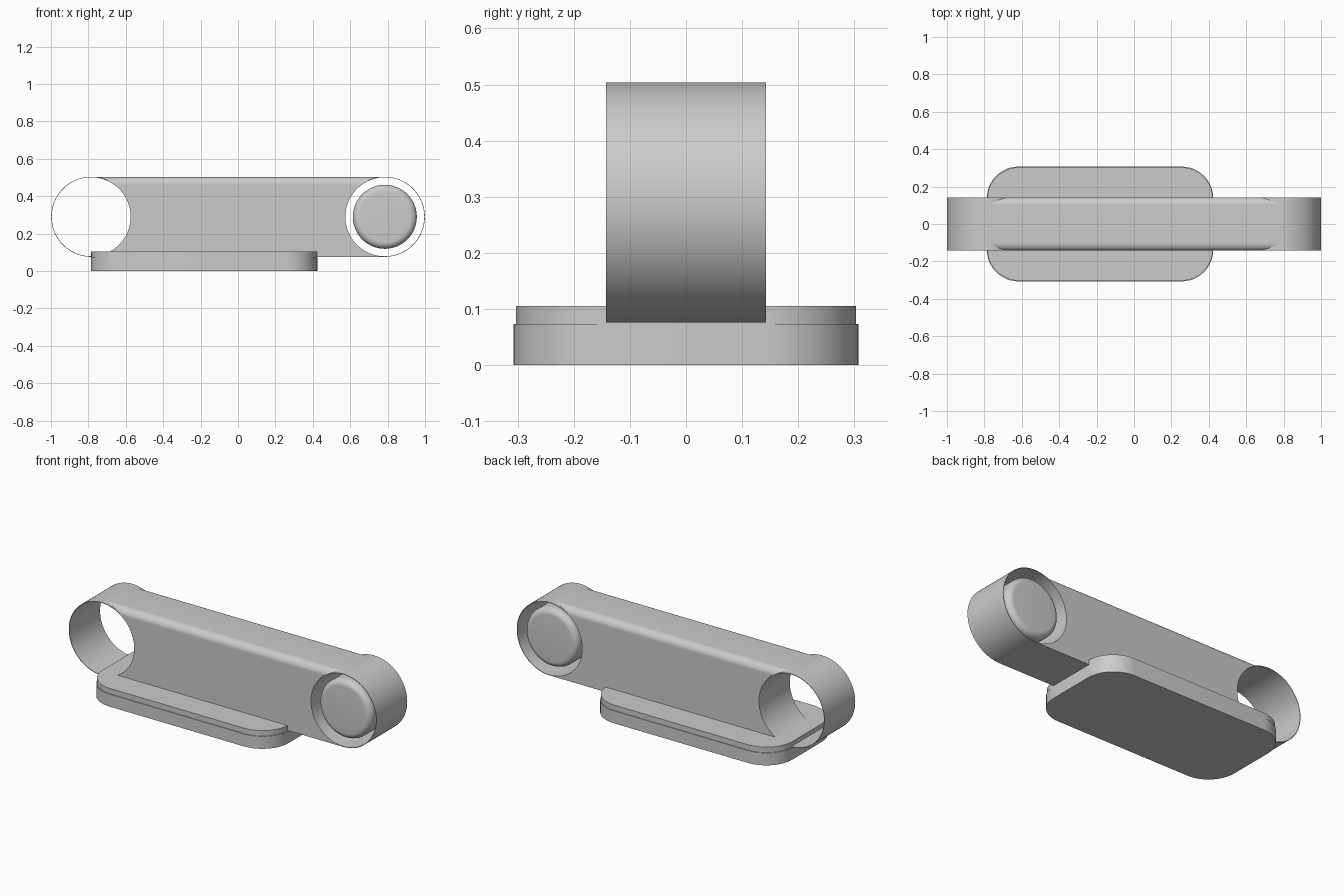
import bpy, bmesh, math
from mathutils import Matrix

if "Cube" in bpy.data.objects:
    bpy.data.objects.remove(bpy.data.objects["Cube"], do_unlink=True)

GREY = (0.6, 0.6, 0.6, 1)
grey = bpy.data.materials.new("plain grey")
grey.use_nodes = True
grey.diffuse_color = GREY
grey.node_tree.nodes["Principled BSDF"].inputs["Base Color"].default_value = GREY

END_X, MID_Z, RADIUS, HALF_Y = 0.785, 0.29, 0.214, 0.143
TOP, BOTTOM = MID_Z + RADIUS, MID_Z - RADIUS


def add_object(name, bm):
    bmesh.ops.recalc_face_normals(bm, faces=bm.faces)
    mesh = bpy.data.meshes.new(name)
    bm.to_mesh(mesh)
    bm.free()
    mesh.materials.append(grey)
    obj = bpy.data.objects.new(name, mesh)
    bpy.context.collection.objects.link(obj)
    return obj


def select(obj):
    bpy.ops.object.select_all(action="DESELECT")
    obj.select_set(True)
    bpy.context.view_layer.objects.active = obj


def smooth(obj):
    select(obj)
    bpy.ops.object.shade_smooth_by_angle(angle=math.radians(35))


def corner(cx, cy, r, start, steps=12):
    """Quarter arc, counter-clockwise from the start angle in degrees."""
    angles = [math.radians(start + 90 * i / steps) for i in range(steps + 1)]
    return [(cx + r * math.cos(a), cy + r * math.sin(a)) for a in angles]


def prism(name, points, offset):
    """Extrude a closed outline of 3D points."""
    bm = bmesh.new()
    face = bm.faces.new([bm.verts.new(p) for p in points])
    moved = bmesh.ops.extrude_face_region(bm, geom=[face])["geom"]
    bmesh.ops.translate(bm, vec=offset, verts=[v for v in moved if isinstance(v, bmesh.types.BMVert)])
    # extruding keeps the starting cap, so the prism is closed
    return add_object(name, bm)


def lathe(name, profile, x, segments=96):
    """Spin (radius, y) points round an axis along y through an end ring."""
    bm = bmesh.new()
    verts = [bm.verts.new((r, y, 0)) for r, y in profile]
    edges = [bm.edges.new(pair) for pair in zip(verts, verts[1:])]
    bmesh.ops.spin(bm, geom=verts + edges, cent=(0, 0, 0), axis=(0, 1, 0),
                   angle=math.tau, steps=segments)
    bmesh.ops.remove_doubles(bm, verts=bm.verts, dist=1e-5)
    bmesh.ops.transform(bm, matrix=Matrix.Translation((x, 0, MID_Z)), verts=bm.verts)
    return add_object(name, bm)


# Body: bar with rounded upper edges, hollowed at both ends
ROUND = 0.04
section = [(-HALF_Y, BOTTOM), (HALF_Y, BOTTOM)]
section += corner(HALF_Y - ROUND, TOP - ROUND, ROUND, 0)
section += corner(ROUND - HALF_Y, TOP - ROUND, ROUND, 90)
body = prism("body", [(-END_X, y, z) for y, z in section], (2 * END_X, 0, 0))
for x in (-END_X, END_X):
    cutter = lathe("end_cutter", [(0, -0.3), (RADIUS - 0.001, -0.3), (RADIUS - 0.001, 0.3), (0, 0.3)], x)
    cutter.hide_render = True
    cut = body.modifiers.new("end cut", "BOOLEAN")
    cut.operation, cut.solver, cut.object = "DIFFERENCE", "EXACT", cutter
    select(body)
    bpy.ops.object.modifier_apply(modifier=cut.name)
    bpy.data.objects.remove(cutter, do_unlink=True)
smooth(body)

# Thin open rings at the ends
INNER = RADIUS - 0.003
for name, x in (("right_ring", -END_X), ("left_ring", END_X)):
    smooth(lathe(name, [(INNER, -HALF_Y), (RADIUS, -HALF_Y), (RADIUS, HALF_Y),
                        (INNER, HALF_Y), (INNER, -HALF_Y)], x))

# Rounded drum floating inside the left ring
DRUM, DRUM_Y, SOFT = 0.171, 0.135, 0.035
rim = corner(DRUM - SOFT, DRUM_Y - SOFT, SOFT, 0, 8)
smooth(lathe("drum", [(0, -DRUM_Y)] + [(r, -y) for r, y in reversed(rim)] + rim + [(0, DRUM_Y)], END_X))


# Base: two stacked plates with rounded corners
def plate(name, x0, x1, half_y, r, z0, z1):
    outline = (corner(x1 - r, half_y - r, r, 0) + corner(x0 + r, half_y - r, r, 90)
               + corner(x0 + r, r - half_y, r, 180) + corner(x1 - r, r - half_y, r, 270))
    smooth(prism(name, [(x, y, z0) for x, y in outline], (0, 0, z1 - z0)))


plate("lower_base", -0.787, 0.424, 0.307, 0.17, 0, 0.073)
plate("upper_base", -0.785, 0.422, 0.303, 0.17, 0.073, 0.105)
